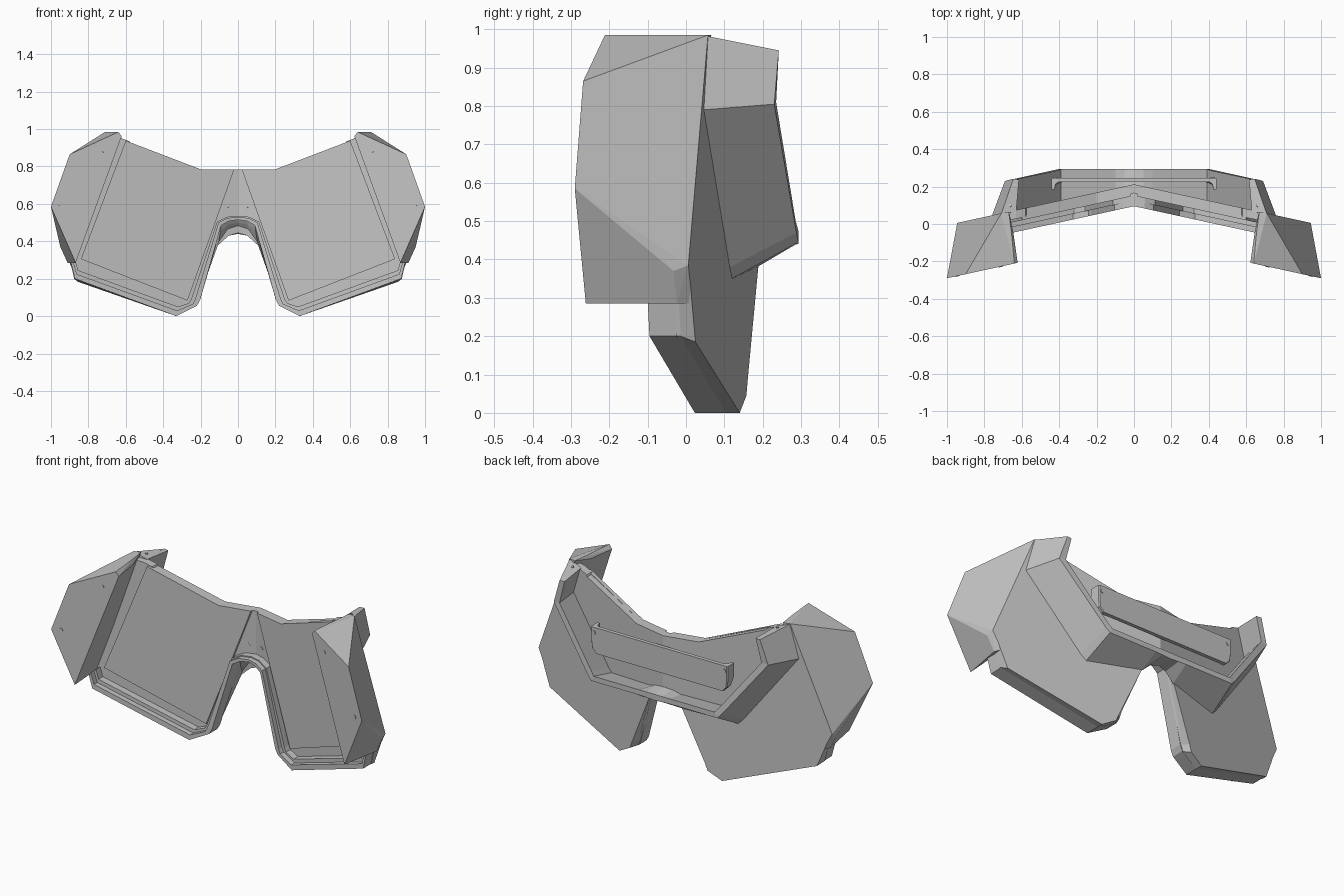
import bpy, bmesh
from mathutils import Vector, Matrix

if "Cube" in bpy.data.objects:
    bpy.data.objects.remove(bpy.data.objects["Cube"])

grey = bpy.data.materials.new("matte_grey")
grey.use_nodes = True
grey.diffuse_color = (0.55, 0.55, 0.55, 1)
grey.node_tree.nodes["Principled BSDF"].inputs["Base Color"].default_value = (0.55, 0.55, 0.55, 1)


def at(x, w, z):
    """Point at depth w behind the swept-forward front plane."""
    return Vector((x, 0.095 - 0.218 * x + w, z))


def finish(name, bm):
    # Drop faces on the mirror plane, then mirror to the other side
    inner = [f for f in bm.faces if all(abs(v.co.x) < 1e-5 for v in f.verts)]
    bmesh.ops.delete(bm, geom=inner, context="FACES")
    bmesh.ops.recalc_face_normals(bm, faces=bm.faces)
    mesh = bpy.data.meshes.new(name)
    bm.to_mesh(mesh)
    bm.free()
    mesh.materials.append(grey)
    ob = bpy.data.objects.new(name, mesh)
    bpy.context.collection.objects.link(ob)
    mod = ob.modifiers.new("mirror", "MIRROR")
    mod.use_clip = True
    return ob


def loft(name, sections):
    """Join closed sections of equal length and cap both ends."""
    bm = bmesh.new()
    rings = [[bm.verts.new(p) for p in s] for s in sections]
    n = len(rings[0])
    for a, b in zip(rings, rings[1:]):
        for i in range(n):
            j = (i + 1) % n
            bm.faces.new((a[i], a[j], b[j], b[i]))
    bm.faces.new(rings[0])
    bm.faces.new(rings[-1])
    return finish(name, bm)


def slab(name, outline, w0, w1):
    return loft(name, [[at(x, w, z) for x, z in outline] for w in (w0, w1)])


def hull(name, points):
    bm = bmesh.new()
    for p in points:
        bm.verts.new(p)
    out = bmesh.ops.convex_hull(bm, input=bm.verts)
    bmesh.ops.delete(bm, geom=[g for g in out["geom_interior"]
                               if isinstance(g, bmesh.types.BMVert)], context="VERTS")
    bmesh.ops.dissolve_limit(bm, angle_limit=0.06, verts=bm.verts, edges=bm.edges)
    return finish(name, bm)


def screw(name, pos, normal, r=0.011):
    bm = bmesh.new()
    rot = Vector(normal).to_track_quat("Z", "Y").to_matrix().to_4x4()
    bmesh.ops.create_cone(bm, cap_ends=True, segments=12, radius1=r, radius2=r,
                          depth=0.006, matrix=Matrix.Translation(pos) @ rot)
    return finish(name, bm)


# Main frame: top edge, outer corner, bottom edge, nose arch
top_edge = [(0, .785), (.2, .785), (.575, .925), (.58, .935), (.63, .953), (.7, .96)]
front = top_edge + [(.93, .37), (.896, .285), (.876, .2), (.33, 0), (.22, .055),
                    (.203, .085), (.09, .485), (.05, .508), (0, .515)]
back = top_edge + [(.93, .37), (.9, .285), (.86, .185), (.33, 0), (.25, .045),
                   (.235, .085), (.105, .386), (.05, .45), (0, .46)]
middle = [f if f[0] > .5 else (f[0] * .7 + b[0] * .3, f[1] * .7 + b[1] * .3)
          for f, b in zip(front, back)]
loft("main_frame", [[at(x, w, z) for x, z in ring]
                    for w, ring in ((.07, front), (.082, middle), (.117, back))])

# Deep stepped rim standing forward around the nose and the bottom:
# outer edge, inner edge, inner step
rim = [((0, .515), (0, .528), (0, .534)),
       ((.05, .508), (.056, .525), (.058, .531)),
       ((.09, .485), (.104, .5), (.112, .505)),
       ((.203, .085), (.23, .088), (.25, .092)),
       ((.22, .055), (.243, .064), (.262, .07)),
       ((.33, 0), (.326, .03), (.32, .05)),
       ((.872, .2), (.862, .225), (.855, .245)),
       ((.893, .285), (.88, .29), (.87, .3))]
loft("front_rim", [[at(o[0], 0, o[1]), at(a[0], 0, a[1]), at(a[0], .03, a[1]),
                    at(b[0], .03, b[1]), at(b[0], .075, b[1]), at(o[0], .075, o[1])]
                   for o, a, b in rim])

# Recessed front panels
slab("front_panel", [(.02, .785), (.2, .785), (.6, .938), (.84, .305),
                     (.27, .083)], .056, .08)

# Side wings projecting forward, front face ending in a point above and below
hull("side_wing", [
    at(.64, -.167, .985), at(.622, -.167, .962), at(.9, -.167, .865),
    at(1, -.167, .585), at(.868, -.167, .285),
    at(.655, 0, .985), at(.645, 0, .962), at(.88, 0, .285), at(.897, 0, .285),
    at(.67, .117, .985), at(.71, .117, .985), at(.945, .117, .385),
    at(.95, .08, .37), at(.911, .08, .285), at(.895, .117, .285)])

# Rear hood, each section: outer foot, outer lip, inner lip, inner foot
hood = [
    [(.71, .053, .983), (.645, .242, .945), (.615, .238, .945), (.63, .065, .955)],
    [(.76, .043, .79), (.69, .23, .805), (.65, .235, .81), (.68, .055, .8)],
    [(.45, .105, .375), (.43, .288, .47), (.41, .286, .5), (.41, .11, .45)],
    [(.42, .115, .347), (.405, .293, .445), (.39, .293, .475), (.39, .115, .43)],
    [(.105, .185, .38), (.1, .293, .445), (.1, .293, .475), (.1, .18, .46)],
    [(.05, .19, .43), (.05, .293, .443), (.05, .293, .475), (.05, .185, .48)],
    [(0, .195, .445), (0, .293, .44), (0, .293, .475), (0, .19, .49)]]
loft("rear_hood", hood)

# Mounting plate inside the hood, with returned ends cut back towards the bottom
plate = [(0, .247), (.435, .247), (.44, .242), (.44, .185), (.425, .185),
         (.42, .212), (.405, .225), (0, .225)]
loft("rear_plate", [[Vector((x - inset if x else 0, max(y, reach), z)) for x, y in plate]
                    for z, inset, reach in ((.585, .03, .222), (.61, .006, .21),
                                            (.66, 0, .185), (.735, 0, .185))])

# Screws
out = (-.218, -1, 0)
for i, (x, w, z) in enumerate([(.715, -.167, .885), (.945, -.167, .59), (.042, .07, .58)]):
    screw(f"front_screw_{i}", at(x, w, z), out)
screw("plate_screw", (.42, .247, .705), (0, 1, 0))
for i, (x, y, z) in enumerate([(.64, .21, .948), (.66, .1, .968)]):
    screw(f"top_screw_{i}", (x, y, z), (0, .2, 1), .008)
